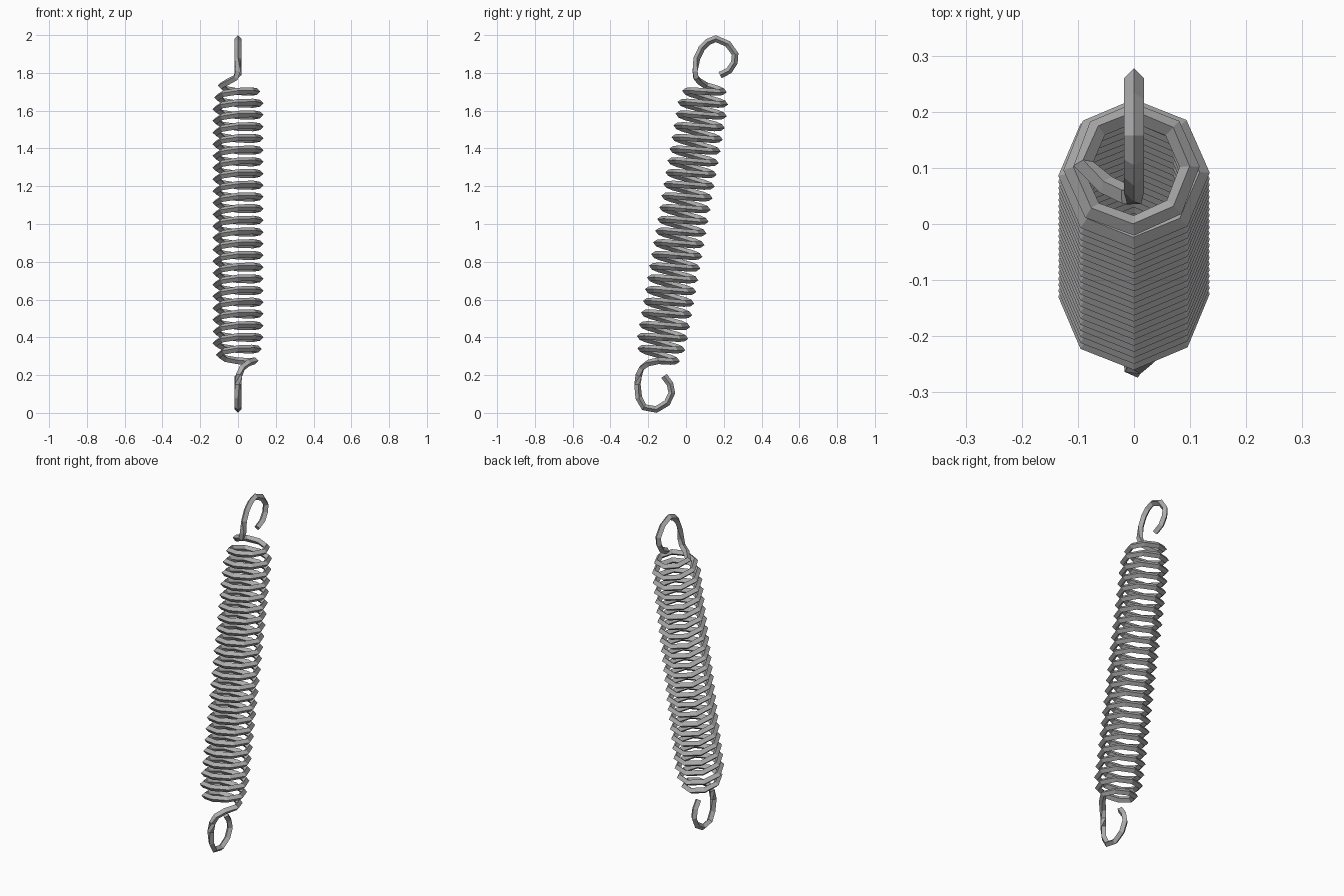
import bpy, bmesh, math
from mathutils import Vector

cube = bpy.data.objects.get("Cube")
if cube:
    bpy.data.objects.remove(cube, do_unlink=True)

WIRE = 0.018          # half width of the four-sided wire
RADIUS = 0.117        # coil radius at full size
STEPS = 8             # segments per turn
TURNS = 23.5
Z_LOW, Z_HIGH = 0.276, 1.732
SLOPE = 0.174         # lean of the spring towards the back

axis = Vector((0, SLOPE, 1)).normalized()
across = Vector((0, axis.z, -axis.y))

# One grey metal
steel = bpy.data.materials.new("grey_steel")
steel.use_nodes = True
grey = (0.42, 0.42, 0.42, 1)
steel.diffuse_color = grey
steel.node_tree.nodes["Principled BSDF"].inputs["Base Color"].default_value = grey


def coil_path():
    """Leaning helix whose first and last turns draw in slightly."""
    count = int(TURNS * STEPS)
    points = []
    for i in range(count + 1):
        z = Z_LOW + (Z_HIGH - Z_LOW) * i / count
        centre = Vector((0, SLOPE * (z - 1) - 0.02, z))
        end = min(i, count - i, 12) / 12
        r = 0.09 + (RADIUS - 0.09) * end
        a = math.tau * i / STEPS
        points.append(centre + r * (math.cos(a) * Vector((1, 0, 0)) + math.sin(a) * across))
    return points


def sweep(name, points):
    """Square wire along a path, one edge facing outwards."""
    bm = bmesh.new()
    rings, side = [], None
    for i, p in enumerate(points):
        before, after = points[max(i - 1, 0)], points[min(i + 1, len(points) - 1)]
        t = Vector((0, 0, 0))
        if i > 0:
            t += (p - before).normalized()
        if i < len(points) - 1:
            t += (after - p).normalized()
        t.normalize()
        new = t.cross(axis)
        if new.length < 0.05:
            new = side - t * side.dot(t)
        new.normalize()
        if side and new.dot(side) < 0:
            new.negate()
        side = new
        up = t.cross(side)
        rings.append([bm.verts.new(p + WIRE * d) for d in (side, up, -side, -up)])
    for a, b in zip(rings, rings[1:]):
        for k in range(4):
            n = (k + 1) % 4
            bm.faces.new((a[k], a[n], b[n], b[k]))
    bm.faces.new(rings[0])
    bm.faces.new(rings[-1])
    bmesh.ops.recalc_face_normals(bm, faces=bm.faces)
    mesh = bpy.data.meshes.new(name)
    bm.to_mesh(mesh)
    bm.free()
    mesh.materials.append(steel)
    obj = bpy.data.objects.new(name, mesh)
    bpy.context.collection.objects.link(obj)
    return obj


# Lower hook, from its free end up to the coil
low_hook = [(0, -.116, .196), (0, -.085, .153), (0, -.075, .106), (0, -.10, .053),
            (0, -.158, .018), (0, -.222, .03), (0, -.25, .08), (0, -.257, .15),
            (.006, -.25, .2), (.022, -.235, .238), (.055, -.2, .264)]

# Upper hook, from the coil to its free end
high_hook = [(-.05, .07, 1.755), (-.012, .052, 1.775), (0, .048, 1.81), (0, .057, 1.875),
             (0, .083, 1.93), (0, .115, 1.963), (0, .158, 1.981), (0, .222, 1.953),
             (0, .26, 1.9), (0, .256, 1.855), (0, .228, 1.812), (0, .18, 1.788)]

# The whole spring is one continuous wire
sweep("hooked_coil_spring",
      [Vector(p) for p in low_hook] + coil_path() + [Vector(p) for p in high_hook])
